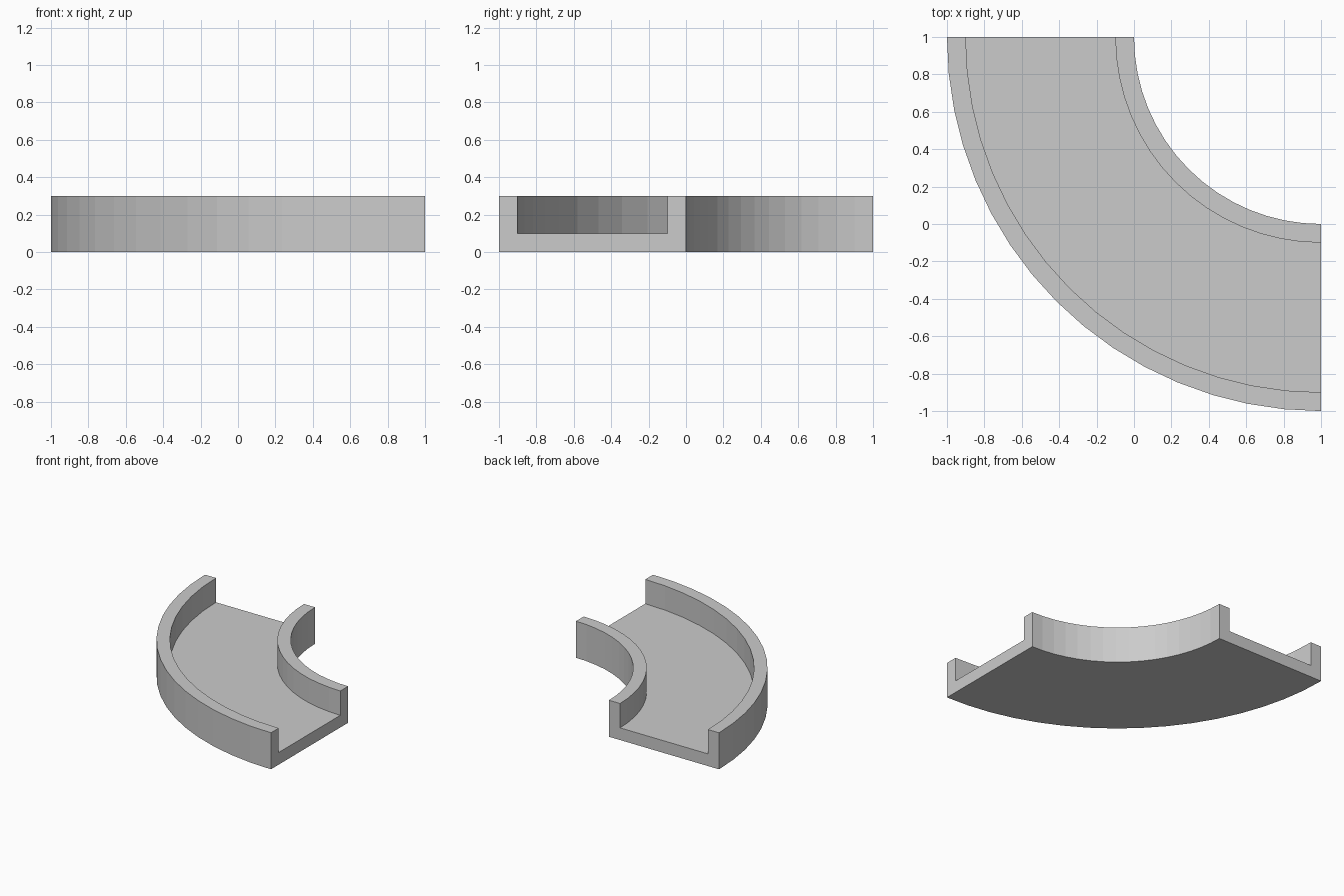
import bpy, bmesh, math
from mathutils import Vector, Matrix

cube = bpy.data.objects.get("Cube")
if cube:
    bpy.data.objects.remove(cube, do_unlink=True)

# Plain grey material
grey = bpy.data.materials.new("light_grey")
grey.use_nodes = True
colour = (0.6, 0.6, 0.6, 1)
grey.diffuse_color = colour
grey.node_tree.nodes["Principled BSDF"].inputs["Base Color"].default_value = colour

STEPS = 16
CENTRE = Vector((1, 1, 0))

# Channel cross-section: (radius from the bend centre, height)
profile = [(1, 0), (2, 0), (2, 0.3), (1.9, 0.3),
           (1.9, 0.1), (1.1, 0.1), (1.1, 0.3), (1, 0.3)]

# Sweep the section through a quarter turn, with an end face at each side
bm = bmesh.new()
rings = []
for i in range(STEPS + 1):
    a = math.pi + math.pi / 2 * i / STEPS
    rings.append([bm.verts.new(CENTRE + Vector((r * math.cos(a), r * math.sin(a), z)))
                  for r, z in profile])
n = len(profile)
for first, second in zip(rings, rings[1:]):
    for j in range(n):
        k = (j + 1) % n
        bm.faces.new((first[j], first[k], second[k], second[j]))
bm.faces.new(rings[0])
bm.faces.new(rings[-1][::-1])
bmesh.ops.recalc_face_normals(bm, faces=bm.faces)

mesh = bpy.data.meshes.new("curved_channel")
bm.to_mesh(mesh)
bm.free()
mesh.materials.append(grey)
channel = bpy.data.objects.new("curved_channel", mesh)
bpy.context.collection.objects.link(channel)
